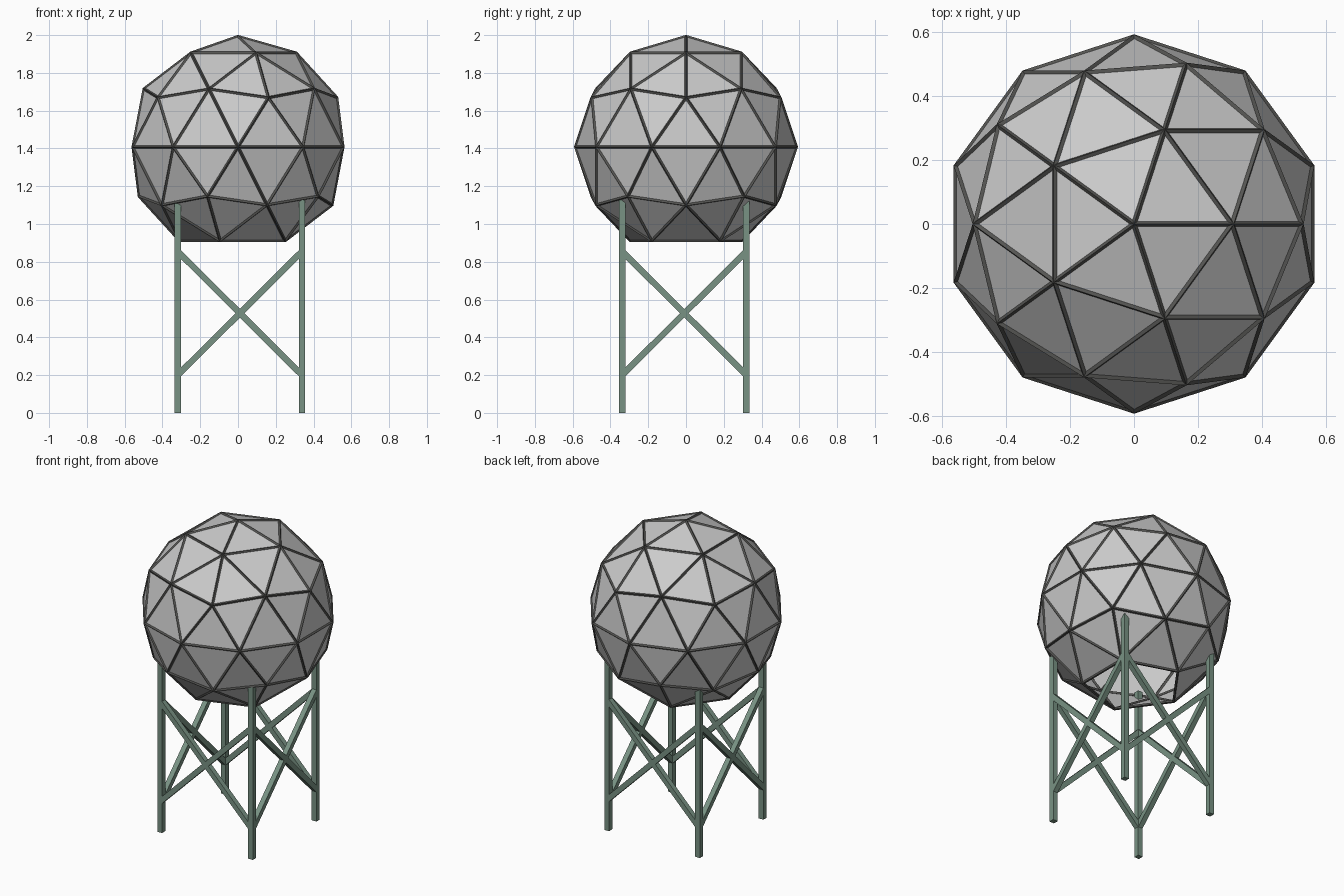
import bpy, bmesh
from mathutils import Vector

if "Cube" in bpy.data.objects:
    bpy.data.objects.remove(bpy.data.objects["Cube"])

R, CZ = 0.583, 1.408          # dome radius and centre height
CX, CY = 0.010, -0.009        # stand centre
H, W = 0.329, 0.034           # half leg spacing, leg width


def material(name, rgb):
    m = bpy.data.materials.new(name)
    m.diffuse_color = (*rgb, 1)
    m.use_nodes = True
    m.node_tree.nodes["Principled BSDF"].inputs["Base Color"].default_value = m.diffuse_color
    return m


dark = material("dark_frame", (0.09, 0.09, 0.085))
green = material("green_steel", (0.19, 0.29, 0.23))


def geodesic(name, radius):
    """Two-frequency icosphere with its bottom cap left open."""
    bm = bmesh.new()
    bmesh.ops.create_icosphere(bm, subdivisions=2, radius=radius)
    low = min(bm.verts, key=lambda v: v.co.z)
    bmesh.ops.delete(bm, geom=[low], context='VERTS')
    me = bpy.data.meshes.new(name)
    bm.to_mesh(me)
    bm.free()
    ob = bpy.data.objects.new(name, me)
    ob.location = (0, 0, CZ)
    bpy.context.collection.objects.link(ob)
    return ob


def beam(name, a, b, width):
    """Square bar from a to b."""
    a, b = Vector(a), Vector(b)
    d = b - a
    bpy.ops.mesh.primitive_cube_add(size=1, location=(a + b) / 2)
    ob = bpy.context.object
    ob.name = name
    ob.scale = (width, width, d.length)
    if d.x or d.y:
        ob.rotation_euler = d.to_track_quat('Z', 'Y').to_euler()
    ob.data.materials.append(green)
    return ob


# Panels
geodesic("dome_panels", R + 0.002)

# Struts along every panel edge
frame = geodesic("dome_struts", R)
frame.data.materials.append(dark)
wire = frame.modifiers.new("wire", 'WIREFRAME')
wire.thickness = 0.02
wire.offset = 0
wire.use_boundary = True
wire.use_even_offset = True

# Legs
corners = [(CX + sx * H, CY + sy * H) for sx, sy in ((-1, -1), (1, -1), (1, 1), (-1, 1))]
for i, (x, y) in enumerate(corners):
    beam(f"leg_{i + 1}", (x, y, 0), (x, y, 1.128), W)

# Crossed braces on each side
for i, p in enumerate(corners):
    q = corners[(i + 1) % 4]
    beam(f"brace_{i + 1}_a", (*p, 0.20), (*q, 0.855), 0.033)
    beam(f"brace_{i + 1}_b", (*p, 0.855), (*q, 0.20), 0.033)
